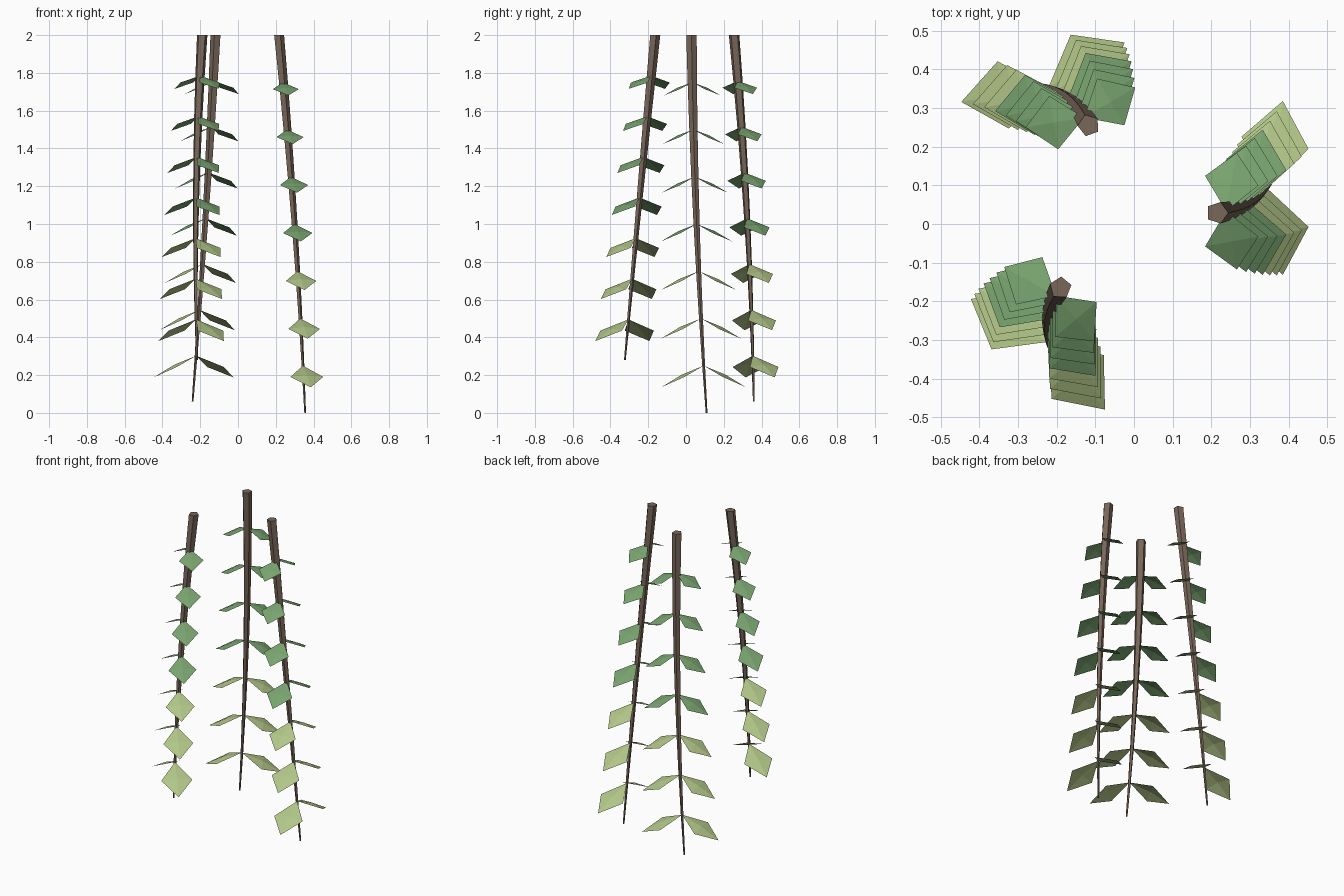
import bpy, bmesh
from math import cos, sin, radians, tau
from mathutils import Vector

if "Cube" in bpy.data.objects:
    bpy.data.objects.remove(bpy.data.objects["Cube"])


def material(name, rgb):
    m = bpy.data.materials.new(name)
    m.diffuse_color = (*rgb, 1)
    m.use_nodes = True
    m.node_tree.nodes["Principled BSDF"].inputs["Base Color"].default_value = m.diffuse_color
    return m


BARK = material("bark", (0.19, 0.135, 0.10))
GREEN = material("leaf_green", (0.19, 0.37, 0.16))
LIGHT = material("young_leaf_green", (0.45, 0.57, 0.25))


def finish(bm, name, mats):
    mesh = bpy.data.meshes.new(name)
    bm.to_mesh(mesh)
    bm.free()
    for m in mats:
        mesh.materials.append(m)
    obj = bpy.data.objects.new(name, mesh)
    bpy.context.collection.objects.link(obj)


def vine(name, top, length, azimuth):
    out = Vector((cos(azimuth), sin(azimuth), 0))
    side = Vector((-sin(azimuth), cos(azimuth), 0))

    # hanging path, swinging outward and then sideways
    def path(t):
        return (Vector(top) + out * (0.192 * t - 0.052 * t * t)
                + side * (0.028 * t + 0.052 * t * t) - Vector((0, 0, length * t)))

    # tapered five-sided stem
    bm = bmesh.new()
    rings = []
    steps = 8
    for i in range(steps + 1):
        t = i / steps
        r = 0.029 + (0.005 - 0.029) * t
        rings.append([bm.verts.new(path(t) + r * (out * cos(a) + side * sin(a)))
                      for a in (tau * k / 5 for k in range(5))])
    for a, b in zip(rings, rings[1:]):
        for k in range(5):
            n = (k + 1) % 5
            bm.faces.new((a[k], b[k], b[n], a[n]))
    bm.faces.new(rings[0])
    bm.faces.new(rings[-1][::-1])
    bmesh.ops.recalc_face_normals(bm, faces=bm.faces)
    finish(bm, name + "_stem", [BARK])

    # seven pairs of drooping diamond leaves, larger and lighter downward
    bm = bmesh.new()
    for i in range(1, 8):
        t = i / 8
        base = path(t)
        reach = 0.141 + 0.1 * t
        drop = 0.062 + 0.06 * t
        for sign in (-1, 1):
            a = azimuth + sign * radians(79.5)
            along = Vector((cos(a) * reach, sin(a) * reach, -drop))
            across = Vector((-sin(a), cos(a), 0)) * (0.067 + 0.024 * t)
            mid = base + along * 0.52
            rim = [bm.verts.new(p) for p in
                   (base, mid - across, base + along, mid + across)]
            centre = bm.verts.new(mid + Vector((0, 0, 0.05 * reach)))
            for k in range(4):
                f = bm.faces.new((rim[k], rim[(k + 1) % 4], centre))
                f.material_index = int(i > 4)
    finish(bm, name + "_leaves", [GREEN, LIGHT])


vine("right_vine", (0.215, 0.029, 2), 2.0, 0)
vine("back_vine", (-0.117, 0.255, 2), 1.94, radians(110))
vine("front_left_vine", (-0.190, -0.165, 2), 1.72, radians(-129.5))
